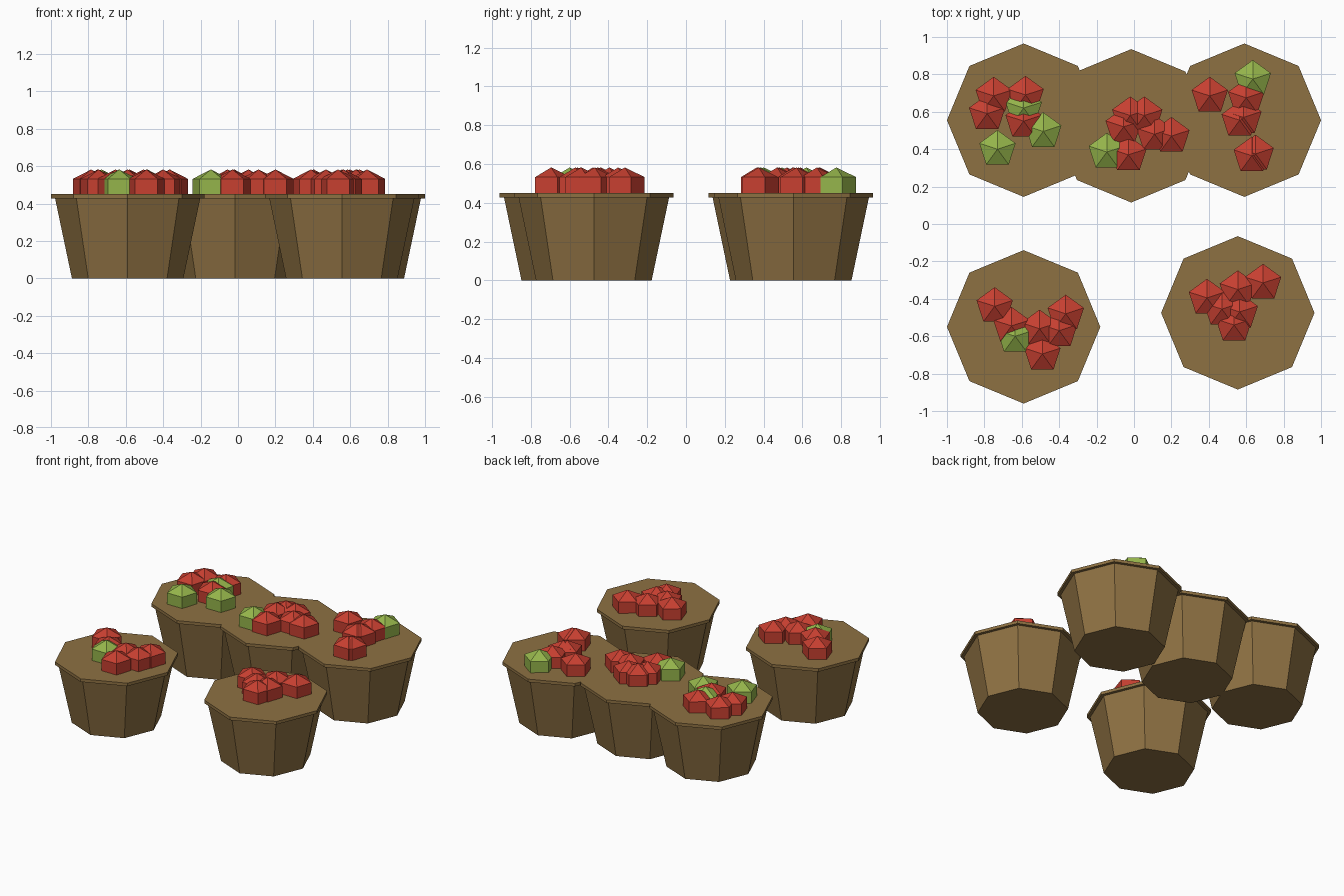
import bpy, bmesh
from math import sin, cos, pi, radians

if "Cube" in bpy.data.objects:
    bpy.data.objects.remove(bpy.data.objects["Cube"])


def material(name, rgb):
    m = bpy.data.materials.new(name)
    m.diffuse_color = (*rgb, 1)
    m.use_nodes = True
    m.node_tree.nodes["Principled BSDF"].inputs["Base Color"].default_value = m.diffuse_color
    return m


WOOD = material("basket_brown", (0.27, 0.165, 0.055))
RED = material("apple_red", (0.57, 0.05, 0.03))
GREEN = material("apple_green", (0.30, 0.46, 0.07))


def turned(name, profile, sides, phase):
    """Faceted solid of revolution from (radius, z) points; radius 0 is a pole."""
    bm = bmesh.new()
    rings = []
    for r, z in profile:
        if r == 0:
            rings.append([bm.verts.new((0, 0, z))] * sides)
        else:
            angles = [phase + 2 * pi * i / sides for i in range(sides)]
            rings.append([bm.verts.new((r * cos(a), r * sin(a), z)) for a in angles])
    for low, high in zip(rings, rings[1:]):
        for i in range(sides):
            j = (i + 1) % sides
            corners = [low[i], low[j], high[j], high[i]]
            bm.faces.new(list(dict.fromkeys(corners)))
    # flat caps on open ends
    if profile[0][0]:
        bm.faces.new(rings[0][::-1])
    if profile[-1][0]:
        bm.faces.new(rings[-1])
    bmesh.ops.recalc_face_normals(bm, faces=bm.faces)
    mesh = bpy.data.meshes.new(name)
    bm.to_mesh(mesh)
    bm.free()
    return mesh


def place(name, mesh, mat, x, y, z=0):
    ob = bpy.data.objects.new(name, mesh)
    ob.location = (x, y, z)
    bpy.context.collection.objects.link(ob)
    if not mesh.materials:
        mesh.materials.append(mat)


# Shared shapes: tapered eight-sided basket with rim, five-sided apple
basket = turned("basket", [(0.298, 0), (0.388, 0.428), (0.41, 0.428), (0.41, 0.45)], 8, 0)
apple = [(0, -0.1), (0.102, -0.05), (0.102, 0.05), (0, 0.1)]
red_apple = turned("red_apple", apple, 5, radians(90))
green_apple = turned("green_apple", apple, 5, radians(90))

# Each pile: basket centre, red apples, green apples
PILES = [
    ((-0.59, 0.555),
     [(-0.75, 0.685), (-0.58, 0.69), (-0.785, 0.59), (-0.59, 0.55)],
     [(-0.59, 0.62), (-0.485, 0.495), (-0.73, 0.40)]),
    ((-0.015, 0.525),
     [(-0.02, 0.58), (0.055, 0.58), (-0.055, 0.52), (0.11, 0.48), (0.20, 0.47), (-0.03, 0.37)],
     [(-0.145, 0.385)]),
    ((0.59, 0.555),
     [(0.405, 0.685), (0.60, 0.675), (0.565, 0.555), (0.585, 0.57), (0.63, 0.365), (0.65, 0.375)],
     [(0.635, 0.775)]),
    ((-0.59, -0.55),
     [(-0.745, -0.44), (-0.655, -0.545), (-0.505, -0.56), (-0.365, -0.48), (-0.40, -0.57), (-0.49, -0.695)],
     [(-0.635, -0.60)]),
    ((0.555, -0.475),
     [(0.39, -0.395), (0.69, -0.315), (0.555, -0.35), (0.47, -0.455), (0.565, -0.47), (0.535, -0.54)],
     []),
]

for (bx, by), reds, greens in PILES:
    place("basket", basket, WOOD, bx, by)
    for x, y in reds:
        place("red_apple", red_apple, RED, x, y, 0.482)
    for x, y in greens:
        place("green_apple", green_apple, GREEN, x, y, 0.482)
